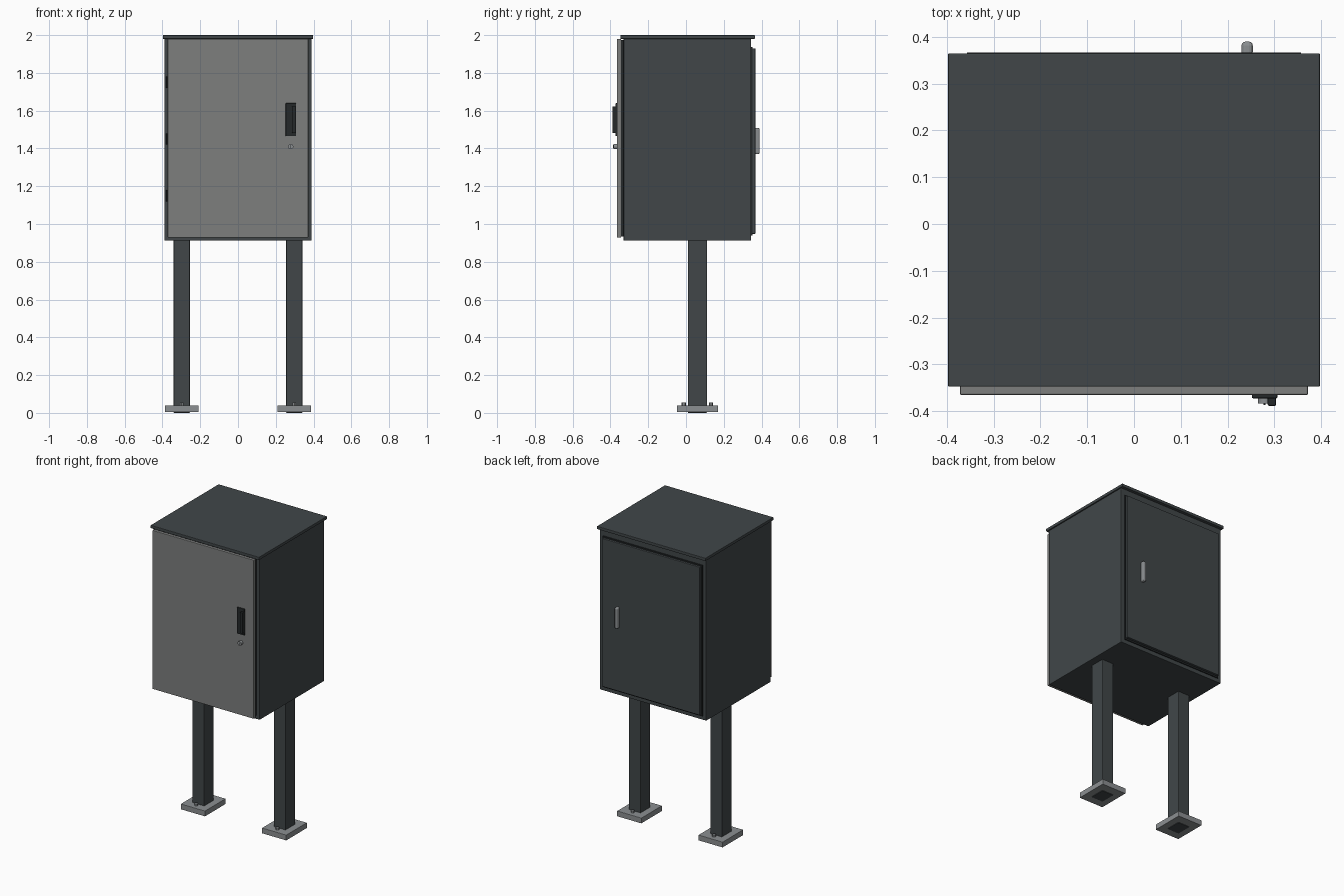
import bpy, bmesh, math
from mathutils import Matrix

if "Cube" in bpy.data.objects:
    bpy.data.objects.remove(bpy.data.objects["Cube"])


def material(name, r, g, b):
    m = bpy.data.materials.new(name)
    m.diffuse_color = (r, g, b, 1)
    m.use_nodes = True
    m.node_tree.nodes["Principled BSDF"].inputs["Base Color"].default_value = m.diffuse_color
    return m


DARK = material("dark_paint", 0.052, 0.062, 0.066)
BLACK = material("black_plastic", 0.018, 0.022, 0.023)
GREY = material("grey_paint", 0.205, 0.21, 0.207)
STEEL = material("steel", 0.26, 0.275, 0.285)


def finish(name, bm, mat, bevel=0.0, segments=2):
    me = bpy.data.meshes.new(name)
    bm.to_mesh(me)
    bm.free()
    me.materials.append(mat)
    ob = bpy.data.objects.new(name, me)
    bpy.context.collection.objects.link(ob)
    if bevel:
        mod = ob.modifiers.new("bevel", 'BEVEL')
        mod.width = bevel
        mod.segments = segments
    return ob


def box(name, x, y, z, mat, bevel=0.0, segments=2):
    """Box from (min, max) ranges on each axis."""
    bm = bmesh.new()
    size = [b - a for a, b in (x, y, z)]
    mid = [(a + b) / 2 for a, b in (x, y, z)]
    bmesh.ops.create_cube(bm, size=1, matrix=Matrix.Translation(mid) @ Matrix.Diagonal((*size, 1)))
    return finish(name, bm, mat, bevel, segments)


def cylinder(name, centre, radius, depth, mat, sides=24, axis='Z'):
    bm = bmesh.new()
    rot = Matrix.Rotation(math.pi / 2, 4, 'X') if axis == 'Y' else Matrix.Identity(4)
    bmesh.ops.create_cone(bm, cap_ends=True, segments=sides, radius1=radius, radius2=radius,
                          depth=depth, matrix=Matrix.Translation(centre) @ rot)
    if sides > 8:
        for f in bm.faces:
            f.smooth = len(f.verts) == 4
        for e in bm.edges:
            e.smooth = e.calc_face_angle() < 0.6
    return finish(name, bm, mat)


# Cabinet shell and overhanging roof
box("cabinet_body", (-0.39, 0.39), (-0.33, 0.345), (0.912, 1.985), DARK, 0.003)
box("roof", (-0.398, 0.398), (-0.348, 0.365), (1.98, 2.0), DARK, 0.003)

# Front door on its seal, with hinges along the left edge
box("front_seal", (-0.365, 0.365), (-0.348, -0.32), (0.935, 1.975), BLACK)
box("front_door", (-0.372, 0.372), (-0.366, -0.344), (0.928, 1.98), GREY, 0.003)
for z in (1.15, 1.45, 1.75):
    cylinder("hinge", (-0.374, -0.338, z), 0.006, 0.06, BLACK, 16)

# Rear door on its seal
box("rear_seal", (-0.365, 0.365), (0.34, 0.352), (0.938, 1.938), BLACK)
box("rear_door", (-0.358, 0.358), (0.35, 0.367), (0.948, 1.93), DARK, 0.003)
box("rear_handle", (0.23, 0.254), (0.36, 0.39), (1.37, 1.508), STEEL, 0.008, 3)

# Front handle and lock
box("handle_plate", (0.252, 0.307), (-0.373, -0.36), (1.465, 1.64), BLACK, 0.003)
box("handle_grip", (0.286, 0.304), (-0.389, -0.37), (1.482, 1.622), BLACK, 0.003)
cylinder("lock_barrel", (0.279, -0.374, 1.41), 0.014, 0.02, STEEL, 24, 'Y')
box("lock_slot", (0.277, 0.281), (-0.387, -0.38), (1.403, 1.417), BLACK)

# Legs with bolted foot plates
for side, s in (("left", -1), ("right", 1)):
    cx = s * 0.298
    box(side + "_leg", (cx - 0.043, cx + 0.043), (0.01, 0.111), (0, 0.93), DARK, 0.003)
    box(side + "_foot_plate", (cx - 0.089, cx + 0.089), (-0.047, 0.169), (0.004, 0.04), STEEL, 0.002)
    for y in (-0.012, 0.132):
        cylinder(side + "_bolt", (cx, y, 0.046), 0.011, 0.018, STEEL, 6)
